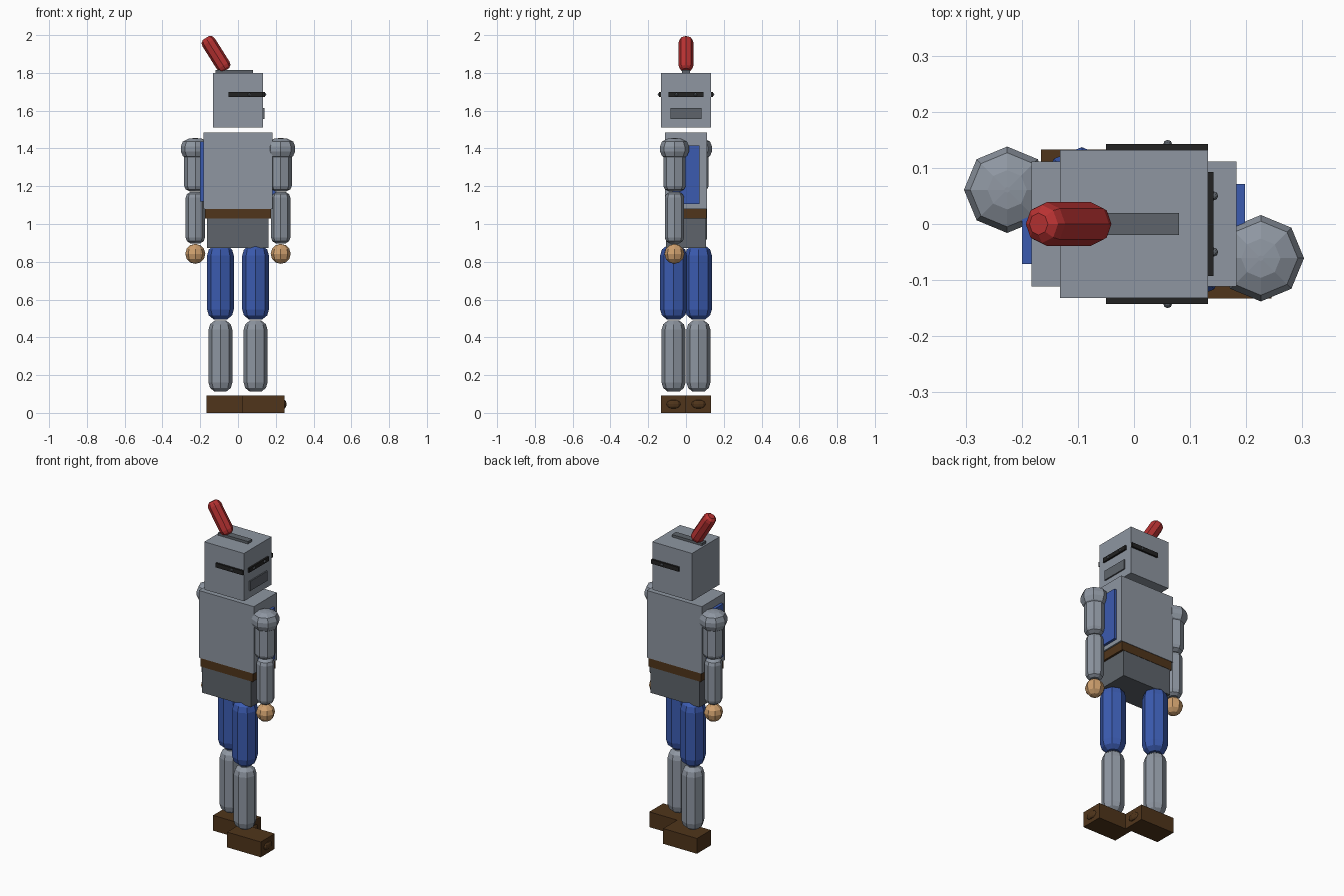
import bpy, bmesh, math
from mathutils import Matrix, Vector

if "Cube" in bpy.data.objects:
    bpy.data.objects.remove(bpy.data.objects["Cube"])


def srgb(hexa):
    out = []
    for i in (0, 2, 4):
        c = int(hexa[i:i + 2], 16) / 255
        out.append(c / 12.92 if c <= 0.04045 else ((c + 0.055) / 1.055) ** 2.4)
    return (*out, 1)


def material(name, hexa):
    m = bpy.data.materials.new(name)
    m.diffuse_color = srgb(hexa)
    m.use_nodes = True
    m.node_tree.nodes["Principled BSDF"].inputs["Base Color"].default_value = m.diffuse_color
    return m


STEEL = material("steel grey", "8E96A1")
DARK = material("dark grey", "5E646B")
BLUE = material("blue cloth", "3B5BB0")
BROWN = material("brown leather", "50351B")
SKIN = material("skin tan", "CFA06E")
RED = material("red plume", "B83232")
BLACK = material("visor black", "222222")


def finish(bm, name, mat):
    bmesh.ops.recalc_face_normals(bm, faces=bm.faces)
    me = bpy.data.meshes.new(name)
    bm.to_mesh(me)
    bm.free()
    me.materials.append(mat)
    ob = bpy.data.objects.new(name, me)
    bpy.context.collection.objects.link(ob)
    return ob


def box(name, mat, x, y, z):
    """Box from (min, max) ranges on each axis."""
    bm = bmesh.new()
    size = [r[1] - r[0] for r in (x, y, z)]
    mid = [(r[1] + r[0]) / 2 for r in (x, y, z)]
    bmesh.ops.create_cube(bm, size=1, matrix=Matrix.Translation(mid) @ Matrix.Diagonal((*size, 1)))
    return finish(bm, name, mat)


def lathe(name, mat, profile, matrix, sides=8):
    """Faceted solid from (radius, height) rings, capped at both ends."""
    bm = bmesh.new()
    rings = []
    for r, h in profile:
        rings.append([bm.verts.new((r * math.cos(2 * math.pi * i / sides),
                                    r * math.sin(2 * math.pi * i / sides), h)) for i in range(sides)])
    for a, b in zip(rings, rings[1:]):
        for i in range(sides):
            j = (i + 1) % sides
            bm.faces.new((a[i], a[j], b[j], b[i]))
    for ring, h in ((rings[0], profile[0][1]), (rings[-1], profile[-1][1])):
        tip = bm.verts.new((0, 0, h))
        for i in range(sides):
            bm.faces.new((ring[i], ring[(i + 1) % sides], tip))
    bm.transform(matrix)
    return finish(bm, name, mat)


def capsule(name, mat, r, z0, z1, matrix, cap=0.6):
    c = r * cap
    lathe(name, mat, [(r * 0.5, z0), (r * 0.87, z0 + c * 0.4), (r, z0 + c),
                      (r, z1 - c), (r * 0.87, z1 - c * 0.4), (r * 0.5, z1)], matrix)


def ball(name, mat, r, centre, scale=(1, 1, 1), seg=8, rings=6):
    bm = bmesh.new()
    bmesh.ops.create_uvsphere(bm, u_segments=seg, v_segments=rings, radius=r,
                              matrix=Matrix.Translation(centre) @ Matrix.Diagonal((*scale, 1)))
    return finish(bm, name, mat)


# Helmet with crest rail, mouth plate and visor slits
box("helmet", STEEL, (-0.132, 0.132), (-0.132, 0.132), (1.512, 1.80))
box("crest_rail", DARK, (-0.12, 0.08), (-0.02, 0.02), (1.798, 1.815))
box("mouth_plate", DARK, (0.13, 0.14), (-0.082, 0.082), (1.557, 1.615))
box("front_visor", BLACK, (0.13, 0.142), (-0.093, 0.093), (1.672, 1.698))
for s in (-1, 1):
    y = sorted((s * 0.13, s * 0.143))
    box("side_visor", BLACK, (-0.05, 0.132), y, (1.672, 1.698))
    ball("side_visor_bolt", DARK, 0.008, (0.06, s * 0.142, 1.685))
    ball("front_visor_bolt", DARK, 0.008, (0.142, s * 0.05, 1.685))

# Plume, leaning back from the crest
foot, tip = Vector((-0.063, 0, 1.815)), Vector((-0.170, 0, 1.985))
axis = tip - foot
lean = Matrix.Translation(foot) @ axis.to_track_quat('Z', 'Y').to_matrix().to_4x4()
capsule("plume", RED, 0.039, 0, axis.length, lean, cap=0.7)

# Torso, belt and hips
box("torso", STEEL, (-0.183, 0.183), (-0.111, 0.111), (1.08, 1.485))
box("belt", BROWN, (-0.174, 0.174), (-0.108, 0.108), (1.028, 1.08))
box("hips", DARK, (-0.165, 0.162), (-0.106, 0.106), (0.872, 1.03))
box("side_panel", BLUE, (0.18, 0.198), (-0.071, 0.071), (1.105, 1.415))
box("side_panel", BLUE, (-0.20, -0.18), (-0.071, 0.071), (1.12, 1.438))

# Limbs: one set on each side, offset in opposite directions
for s in (-1, 1):
    arm = Matrix.Translation((s * 0.226, -s * 0.061, 0))
    lathe("shoulder_guard", STEEL, [(0.045, 1.345), (0.066, 1.36), (0.077, 1.385), (0.077, 1.41),
                                    (0.066, 1.437), (0.035, 1.452), (0.005, 1.455)], arm)
    capsule("upper_arm", STEEL, 0.059, 1.172, 1.40, arm, cap=0.5)
    capsule("forearm", STEEL, 0.051, 0.897, 1.17, arm)
    ball("hand", SKIN, 0.053, (s * 0.226, -s * 0.061, 0.842))

    leg = Matrix.Translation((s * 0.093, -s * 0.066, 0))
    capsule("thigh", BLUE, 0.071, 0.495, 0.886, leg, cap=0.75)
    capsule("shin", STEEL, 0.063, 0.113, 0.488, leg, cap=0.75)

    # Boot with a raised toe stud
    x0 = s * 0.093 - 0.073
    box("boot", BROWN, (x0, x0 + 0.225), sorted((0, -s * 0.133)), (0, 0.092))
    ball("toe_stud", BROWN, 0.04, (x0 + 0.223, -s * 0.066, 0.046), (0.35, 1, 0.6))
